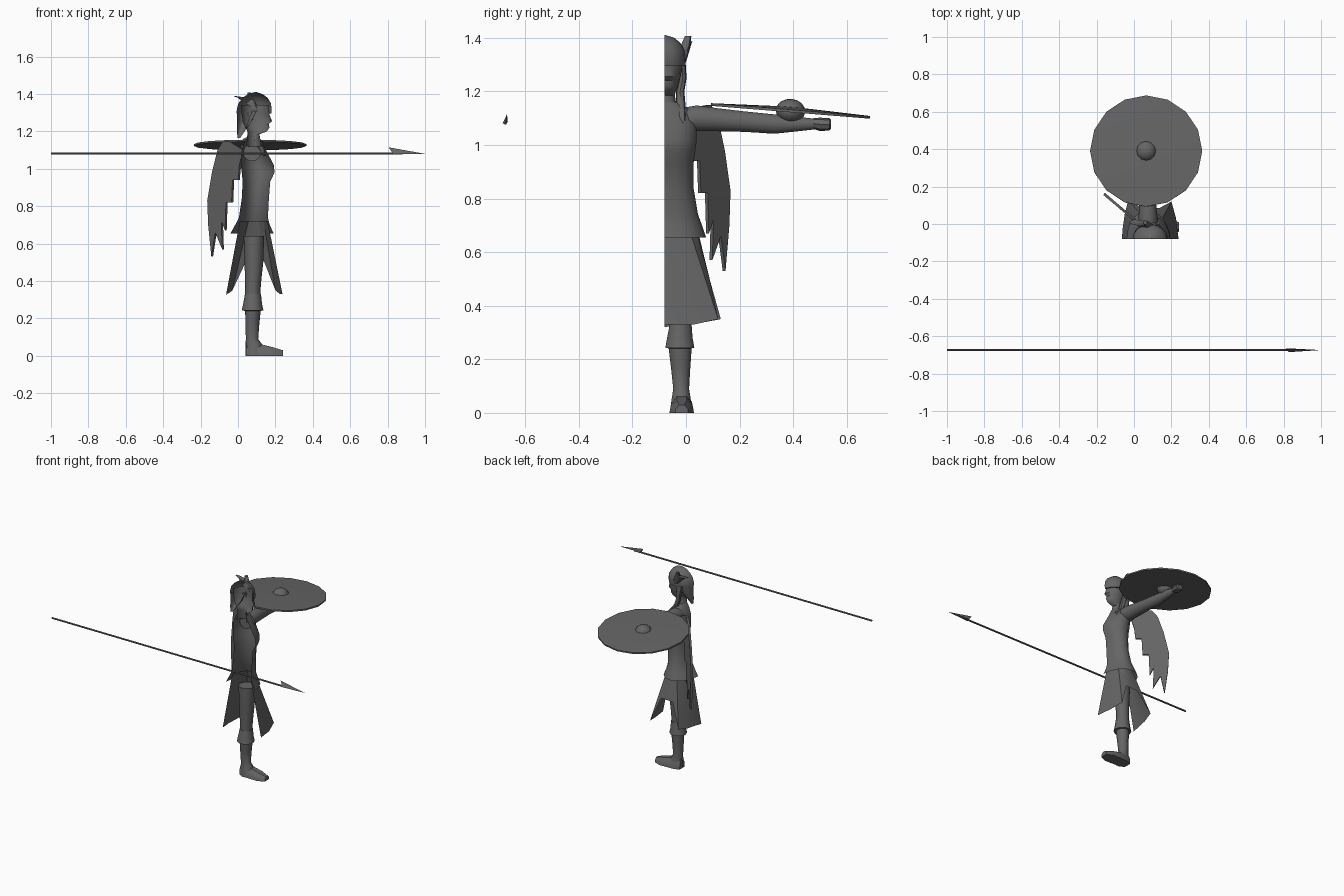
import bpy, bmesh, math
from mathutils import Matrix

CUT = -0.08  # flat open side of the half figure
grey = bpy.data.materials.new("dark_grey")
grey.diffuse_color = (0.13, 0.13, 0.13, 1)


def finish(name, bm, angle=40):
    bmesh.ops.recalc_face_normals(bm, faces=bm.faces)
    me = bpy.data.meshes.new(name)
    bm.to_mesh(me)
    bm.free()
    ob = bpy.data.objects.new(name, me)
    bpy.context.collection.objects.link(ob)
    me.materials.append(grey)
    bpy.ops.object.select_all(action='DESELECT')
    ob.select_set(True)
    bpy.context.view_layer.objects.active = ob
    bpy.ops.object.shade_smooth_by_angle(angle=math.radians(angle))
    return ob


def loft(name, rings, closed, caps=False, angle=40):
    bm = bmesh.new()
    vs = [[bm.verts.new(p) for p in r] for r in rings]
    n = len(vs[0])
    for a, b in zip(vs, vs[1:]):
        for i in range(n if closed else n - 1):
            j = (i + 1) % n
            bm.faces.new((a[i], a[j], b[j], b[i]))
    if caps:
        bm.faces.new(vs[0])
        bm.faces.new(vs[-1])
    return finish(name, bm, angle)


def half_ring(z, x0, x1, depth, n=9):
    """Half ellipse from back (-x) to front (+x), open at the cut."""
    pts = []
    for i in range(n):
        a = math.pi * i / (n - 1)
        pts.append(((x0 + x1) / 2 - (x1 - x0) / 2 * math.cos(a),
                    CUT + depth * math.sin(a), z))
    return pts


def half_shell(name, rows):
    return loft(name, [half_ring(*r) for r in rows], False)


def tube(name, rows, axis='z', n=10):
    """Rows: centre x, y, z and radii across x and the other direction."""
    rings = []
    for x, y, z, r, s in rows:
        ring = []
        for i in range(n):
            a = 2 * math.pi * i / n
            c, d = r * math.cos(a), s * math.sin(a)
            ring.append((x + c, y + d, z) if axis == 'z' else (x + c, y, z + d))
        rings.append(ring)
    return loft(name, rings, True, True)


def plate(name, outline, place, thickness):
    """Extruded flat outline; place maps (u, v, offset) to a point."""
    bm = bmesh.new()
    sides = [[bm.verts.new(place(u, v, o)) for u, v in outline]
             for o in (-thickness / 2, thickness / 2)]
    bm.faces.new(sides[0])
    bm.faces.new(sides[1][::-1])
    for i in range(len(outline)):
        j = (i + 1) % len(outline)
        bm.faces.new((sides[0][i], sides[0][j], sides[1][j], sides[1][i]))
    return finish(name, bm, 20)


# Tunic with a flared hem
half_shell("tunic", [
    (1.16, 0.045, 0.12, 0.05), (1.13, 0.03, 0.135, 0.1), (1.08, 0.015, 0.16, 0.12),
    (1.02, 0.015, 0.192, 0.12), (0.98, 0.02, 0.195, 0.115), (0.93, 0.025, 0.172, 0.108),
    (0.84, 0.02, 0.165, 0.108), (0.74, 0.005, 0.16, 0.125), (0.70, -0.015, 0.17, 0.14),
    (0.655, -0.04, 0.19, 0.155)])

# Skirt with long front and back flaps and a raised side
hem = [(-.065, CUT, .32), (-.06, -.02, .33), (-.05, .05, .335), (-.03, .13, .35),
       (.045, .085, .51), (.135, .085, .515), (.2, .12, .35), (.225, .03, .33), (.238, CUT, .33)]
waist = half_ring(0.72, 0.01, 0.158, 0.115)
mid = [tuple(a * 0.5 + b * 0.5 for a, b in zip(p, q)) for p, q in zip(waist, hem)]
loft("skirt", [waist, mid, hem], False, angle=25)

# Leg, boot cuff, boot and foot
tube("leg", [(.085, -.02, .64, .055, .055), (.085, -.02, .5, .05, .05),
             (.08, -.02, .38, .042, .042), (.078, -.02, .25, .04, .04)])
tube("boot_cuff", [(.08, -.02, .33, .043, .043), (.078, -.023, .28, .05, .05),
                   (.078, -.023, .242, .058, .057), (.078, -.023, .24, .03, .03)])
tube("boot", [(.08, -.022, .25, .042, .046), (.077, -.02, .17, .037, .038),
              (.075, -.018, .09, .033, .031), (.085, -.018, .06, .045, .036),
              (.09, -.018, .0, .05, .045)])
foot = []
for x, w, h in ((.042, .028, .07), (.08, .042, .075), (.13, .044, .06), (.19, .046, .045), (.24, .025, .03)):
    y = -.016
    foot.append([(x, y - w, 0), (x, y - w * .9, h * .55), (x, y - w * .4, h),
                 (x, y + w * .4, h), (x, y + w * .9, h * .55), (x, y + w, 0)])
loft("foot", foot, True, True)

# Outstretched arm with hand
tube("arm", [(.075, -.02, 1.09, .05, .05), (.075, .04, 1.1, .05, .05),
             (.072, .12, 1.094, .045, .045), (.07, .22, 1.087, .038, .04),
             (.068, .33, 1.078, .034, .038), (.066, .42, 1.078, .028, .028),
             (.065, .48, 1.078, .02, .021)], 'y')
tube("hand", [(.065, .475, 1.08, .02, .02), (.065, .5, 1.077, .03, .025),
              (.065, .535, 1.077, .028, .023), (.065, .542, 1.077, .02, .016)], 'y', 8)

# Neck, face and jaw
half_shell("head", [
    (1.12, .045, .125, .05), (1.185, .05, .115, .038), (1.2, .05, .155, .042),
    (1.22, .04, .168, .05), (1.24, .03, .165, .056), (1.255, .025, .182, .06),
    (1.29, .02, .168, .065), (1.34, .02, .165, .066)])
# Helmet dome with a brim
half_shell("helmet", [
    (1.295, .0, .17, .068), (1.295, -.008, .178, .078), (1.32, -.006, .18, .08),
    (1.35, .002, .176, .076), (1.38, .025, .158, .06), (1.4, .055, .13, .036),
    (1.41, .09, .1, .004)])
half_shell("back_hair", [
    (1.31, -.005, .1, .072), (1.25, -.004, .07, .06), (1.2, -.006, .035, .03),
    (1.165, -.002, .012, .01)])
# Braid hanging over the shoulder
tube("braid", [(.06, -.015, 1.3, .025, .014), (.065, -.012, 1.25, .02, .014),
               (.075, -.022, 1.2, .018, .016), (.09, -.02, 1.15, .018, .018),
               (.125, -.015, 1.11, .018, .014), (.14, -.01, 1.07, .006, .005)], n=8)
# Small feather on the helmet
tube("helmet_feather", [(.09, -.01, 1.31, .018, .01), (.07, -.005, 1.345, .03, .016),
                        (.03, .005, 1.38, .03, .016), (.0, .01, 1.385, .016, .014),
                        (-.022, .008, 1.39, .004, .006)], n=8)
tube("helmet_plume", [(.08, -.012, 1.33, .022, .012), (.07, -.002, 1.37, .018, .018),
                      (.06, .008, 1.407, .01, .012)], n=8)

# Folded wing with ragged feather tips, swept diagonally backwards
wing = [(.03, 1.1), (.0, 1.12), (-.04, 1.145), (-.075, 1.15), (-.105, 1.1), (-.135, .98),
        (-.16, .83), (-.155, .7), (-.138, .53), (-.118, .66), (-.08, .57), (-.085, .72),
        (-.065, .67), (-.06, .82), (-.03, .82), (-.025, .94), (.005, .94), (.012, 1.02)]
plate("wing", wing, lambda u, v, o: (u + o * .65, .025 - u * .85 + o * .75, v), .014)

# Round shield: shallow cone faces on both sides and a boss
tilt = Matrix.Translation((.065, .39, 1.127)) @ Matrix.Rotation(math.radians(-4.6), 4, 'X')
bm = bmesh.new()
rim = [[bm.verts.new((.3 * math.cos(math.tau * i / 16), .298 * math.sin(math.tau * i / 16), z))
        for i in range(16)] for z in (-.005, .005)]
low, top = bm.verts.new((0, 0, -.003)), bm.verts.new((0, 0, .016))
for i in range(16):
    j = (i + 1) % 16
    bm.faces.new((rim[0][i], rim[0][j], rim[1][j], rim[1][i]))
    bm.faces.new((rim[1][i], rim[1][j], top))
    bm.faces.new((rim[0][j], rim[0][i], low))
bm.transform(tilt)
finish("shield", bm)
bm = bmesh.new()
bmesh.ops.create_uvsphere(bm, u_segments=12, v_segments=8, radius=.055)
bm.transform(tilt @ Matrix.Diagonal((1, 1, .82, 1)))
finish("shield_boss", bm)

# Spear shaft and one-sided barbed blade
bm = bmesh.new()
bmesh.ops.create_cone(bm, cap_ends=True, segments=8, radius1=.006, radius2=.006, depth=1.88)
bm.transform(Matrix.Translation((-.06, -.674, 1.082)) @ Matrix.Rotation(math.pi / 2, 4, 'Y'))
finish("spear_shaft", bm)
bm = bmesh.new()
tip = bm.verts.new((1.0, -.674, 1.08))
base = [bm.verts.new(p) for p in ((.83, -.685, 1.08), (.83, -.665, 1.085), (.805, -.668, 1.115))]
bm.faces.new(base)
for i in range(3):
    bm.faces.new((base[i], base[(i + 1) % 3], tip))
finish("spear_blade", bm, 20)
